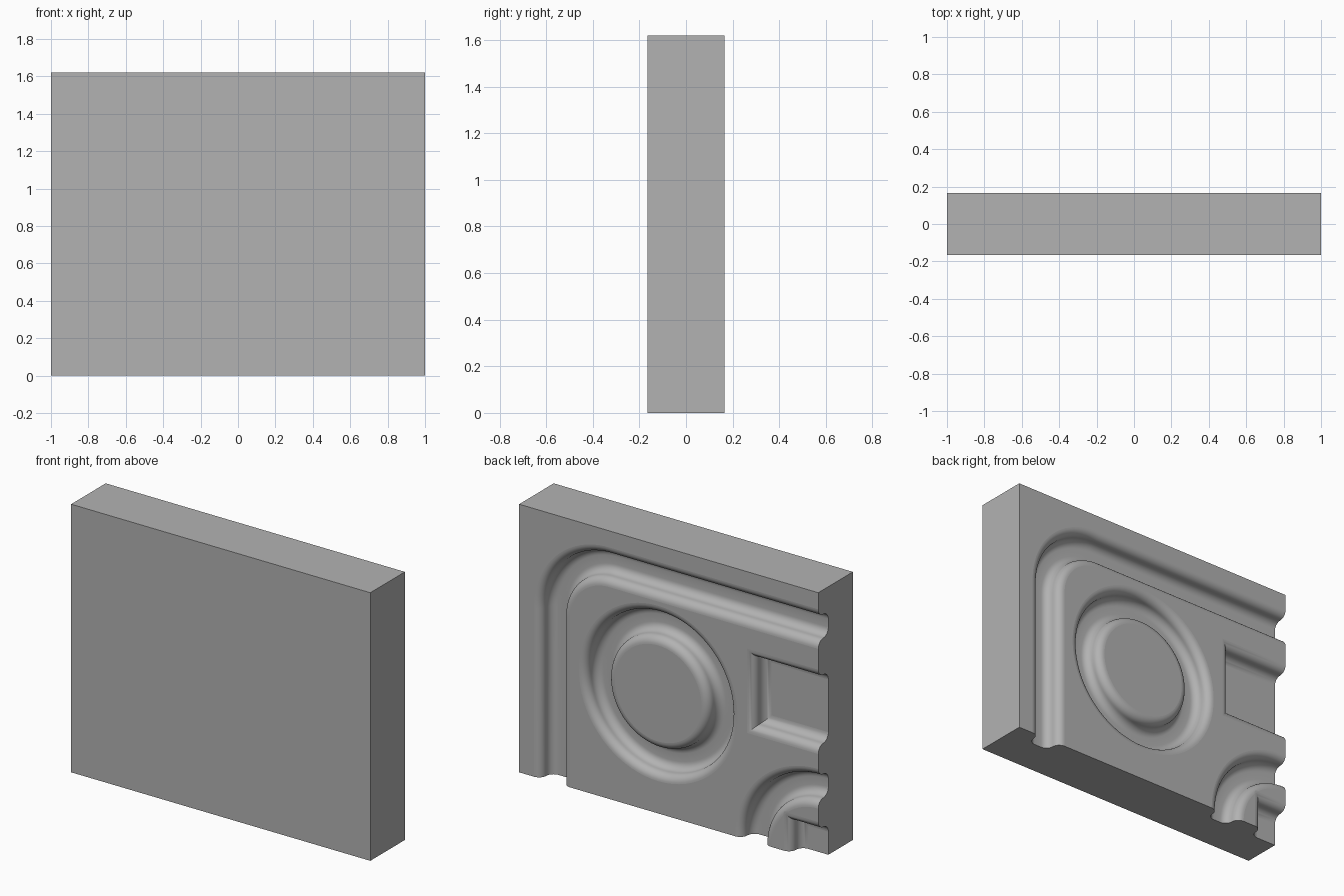
import bpy, bmesh
from math import sin, cos, pi, radians

cube = bpy.data.objects.get("Cube")
if cube:
    bpy.data.objects.remove(cube, do_unlink=True)

WIDTH, HEIGHT, HALF = 2.0, 1.62, 0.165
R = 0.048            # fillet radius of the carved walls
GROOVE = 0.24        # full width of a groove
STEPS = 8

bm = bmesh.new()


def vert(p, depth=0.0):
    """u runs from the left edge, h down from the top, depth into the back."""
    return bm.verts.new((WIDTH / 2 - p[0], HALF - depth, HEIGHT - p[1]))


def arc(center, radius, start, end, n):
    angles = [radians(start + (end - start) * i / n) for i in range(n + 1)]
    return [(center[0] + radius * cos(a), center[1] + radius * sin(a)) for a in angles]


# Wall profile: convex quarter round, then concave quarter round
quarter = [(R * sin(a), R * (1 - cos(a)))
           for a in [pi / 2 * i / STEPS for i in range(STEPS + 1)]]
wall = quarter + [(2 * R - t, 2 * R - d) for t, d in reversed(quarter[:-1])]
groove = wall + [(GROOVE - t, d) for t, d in reversed(wall)]


# Outlines of every carving, shrunk inward by t
def frame_path(t):
    return ([(0.10 + t, HEIGHT)] + arc((0.6, 0.6), 0.5 - t, 180, 270, 24)
            + [(WIDTH, 0.10 + t)])


def ring_path(t):
    return arc((0.93, 0.895), 0.53 - t, 0, 360, 72)[:-1]


def corner_arc_path(t):
    return arc((WIDTH, HEIGHT), 0.555 - t, 270, 180, 28)


def side_recess_path(t):
    left, top, low = 1.525 + t, 0.465 + t, 0.975 - t
    return [(WIDTH, top), (left, top), (left, low), (WIDTH, low)]


def corner_recess_path(t):
    left, top = 1.77 + t, 1.385 + t
    return [(WIDTH, top), (left, top), (left, HEIGHT)]


def sweep(path, profile, closed=False):
    rows = [[vert(p, d) for p in path(t)] for t, d in profile]
    count = len(rows[0])
    for a, b in zip(rows, rows[1:]):
        for i in range(count if closed else count - 1):
            j = (i + 1) % count
            bm.faces.new((a[i], a[j], b[j], b[i])).smooth = True


def flat(*loops, depth=0.0):
    edges = []
    for loop in loops:
        vs = [vert(p, depth) for p in loop]
        edges += [bm.edges.new((vs[i - 1], vs[i])) for i in range(len(vs))]
    bmesh.ops.triangle_fill(bm, edges=edges, use_beauty=True, normal=(0, 1, 0))


# Carved grooves and recess walls
sweep(frame_path, groove)
sweep(ring_path, groove, closed=True)
sweep(corner_arc_path, groove)
sweep(side_recess_path, wall)
sweep(corner_recess_path, wall)

# Raised flat fields: border, main panel with round hole, disc, corner quadrant
flat([(0, 0), (0, HEIGHT)] + frame_path(0) + [(WIDTH, 0)])
flat(frame_path(GROOVE) + side_recess_path(0) + corner_arc_path(0), ring_path(0))
flat(ring_path(GROOVE))
flat(corner_arc_path(GROOVE) + corner_recess_path(0)[::-1])

# Floors of the two recesses
flat(side_recess_path(2 * R), depth=2 * R)
flat(corner_recess_path(2 * R) + [(WIDTH, HEIGHT)], depth=2 * R)

# Groove floors meet the walls; weld everything into one sheet
bmesh.ops.remove_doubles(bm, verts=bm.verts[:], dist=0.0001)

# Slab body: rim pulled to the front, then closed
rim = [e for e in bm.edges if e.is_boundary]
out = bmesh.ops.extrude_edge_only(bm, edges=rim)["geom"]
for v in out:
    if isinstance(v, bmesh.types.BMVert):
        v.co.y = -HALF
for f in out:
    if isinstance(f, bmesh.types.BMFace):
        f.smooth = False
front = [e for e in bm.edges if e.is_boundary]
for f in bmesh.ops.edgeloop_fill(bm, edges=front)["faces"]:
    f.smooth = False
bmesh.ops.recalc_face_normals(bm, faces=bm.faces[:])

# Crisp mitres and outer edges
for e in bm.edges:
    e.smooth = e.calc_face_angle(0) < radians(30)

mesh = bpy.data.meshes.new("carved_panel")
bm.to_mesh(mesh)
bm.free()
panel = bpy.data.objects.new("carved_panel", mesh)
bpy.context.collection.objects.link(panel)

# Plain grey plaster
grey = bpy.data.materials.new("plain_grey")
grey.use_nodes = True
grey.diffuse_color = (0.448, 0.448, 0.448, 1)
grey.node_tree.nodes["Principled BSDF"].inputs["Base Color"].default_value = grey.diffuse_color
mesh.materials.append(grey)
